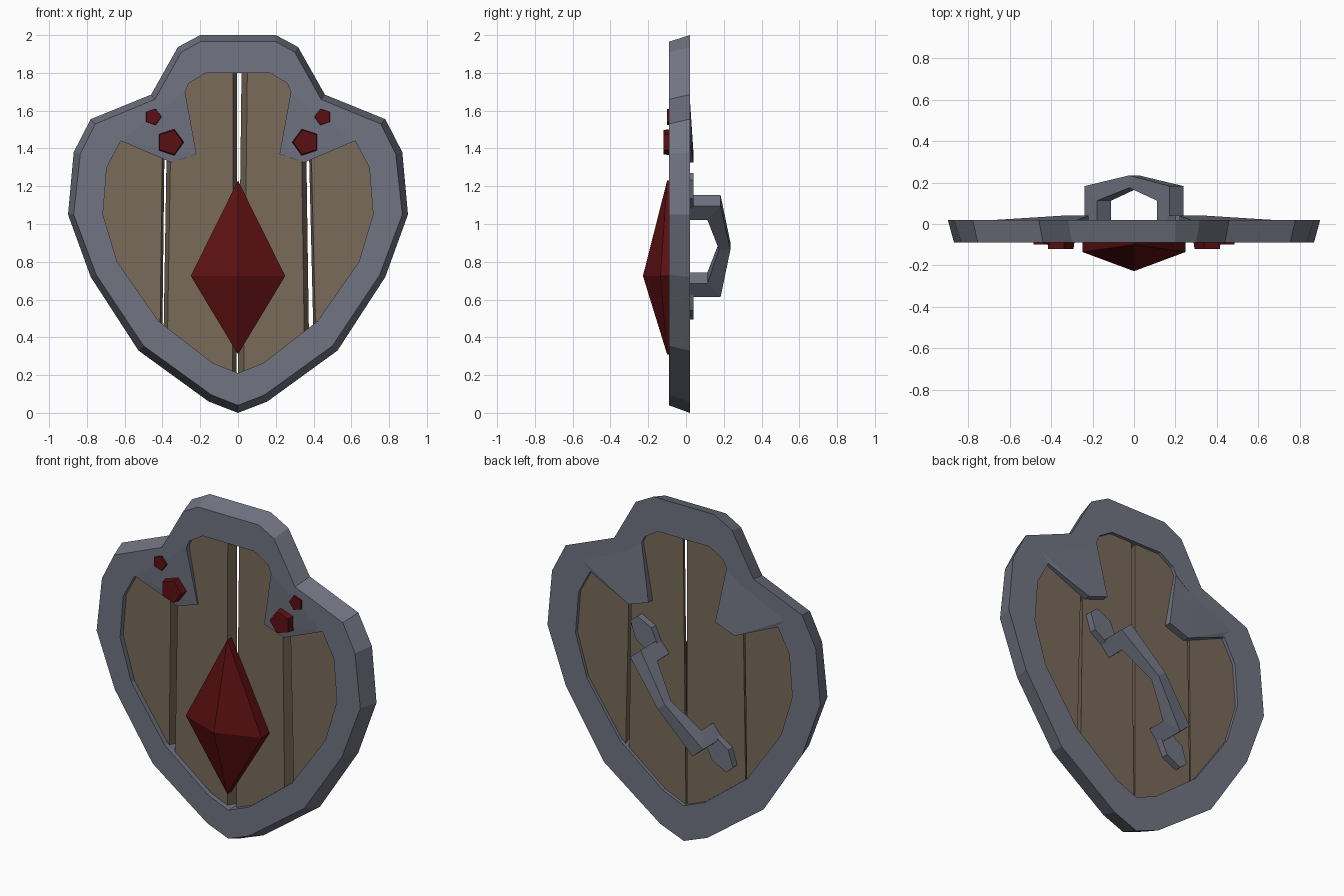
import bpy, bmesh, math
from mathutils import Vector

if "Cube" in bpy.data.objects:
    bpy.data.objects.remove(bpy.data.objects["Cube"])


def material(name, rgb):
    m = bpy.data.materials.new(name)
    m.diffuse_color = (*rgb, 1)
    m.use_nodes = True
    m.node_tree.nodes["Principled BSDF"].inputs["Base Color"].default_value = m.diffuse_color
    return m


STEEL = material("grey_steel", (0.165, 0.175, 0.225))
WOOD = material("brown_wood", (0.19, 0.145, 0.10))
RUBY = material("dark_red_gem", (0.105, 0.005, 0.006))


def finish(name, bm, mat):
    bmesh.ops.recalc_face_normals(bm, faces=bm.faces)
    me = bpy.data.meshes.new(name)
    bm.to_mesh(me)
    bm.free()
    me.materials.append(mat)
    ob = bpy.data.objects.new(name, me)
    bpy.context.collection.objects.link(ob)
    return ob


def loft(name, loops, mat, closed=False):
    """Skin a list of point loops; cap the ends, or join last to first."""
    bm = bmesh.new()
    rings = [[bm.verts.new(p) for p in lp] for lp in loops]
    pairs = list(zip(rings, rings[1:])) + ([(rings[-1], rings[0])] if closed else [])
    n = len(rings[0])
    for a, b in pairs:
        for i in range(n):
            j = (i + 1) % n
            bm.faces.new((a[i], a[j], b[j], b[i]))
    if not closed:
        bm.faces.new(rings[0])
        bm.faces.new(rings[-1])
    return finish(name, bm, mat)


def full(half):
    """Mirror a half outline (bottom centre point first) into a closed one."""
    return half + [(-x, z) for x, z in reversed(half[1:])]


def at(pts, y):
    return [(x, y, z) for x, z in pts]


# Metal rim: wide back outline, narrower front outline, inner opening
back = full([(0, 0), (.155, .06), (.527, .33), (.78, .72), (.90, 1.05),
             (.87, 1.38), (.78, 1.555), (.46, 1.685), (.318, 1.937), (.2, 2.0)])
front = full([(0, .04), (.14, .095), (.50, .355), (.75, .73), (.87, 1.05),
              (.835, 1.37), (.755, 1.53), (.44, 1.66), (.30, 1.91), (.2, 1.965)])
inner = full([(0, .21), (.135, .265), (.42, .485), (.64, .80), (.715, 1.05),
              (.695, 1.30), (.62, 1.44), (.28, 1.70), (.26, 1.745), (.17, 1.80)])
loft("metal_rim", [at(back, .02), at(front, -.09), at(inner, -.09), at(inner, .02)],
     STEEL, closed=True)

# Wooden planks: slices of one board, cut by slanted planes
YF, YB = -.06, 0.0
board = [(x * .93, 1 + (z - 1) * .93) for x, z in front]


def plank(name, left, right):
    bm = bmesh.new()
    a = [bm.verts.new(p) for p in at(board, YF)]
    b = [bm.verts.new(p) for p in at(board, YB)]
    n = len(a)
    bm.faces.new(a)
    bm.faces.new(b)
    for i in range(n):
        j = (i + 1) % n
        bm.faces.new((a[i], a[j], b[j], b[i]))
    # each edge: x on the front face, x on the back at z=1.5 and at z=0.3
    for edge, side in ((left, -1), (right, 1)):
        if not edge:
            continue
        xf, x1, x0 = edge
        p, q, r = Vector((x1, YB, 1.5)), Vector((x0, YB, .3)), Vector((xf, YF, 1.5))
        no = (q - p).cross(r - p).normalized()
        if no.x * side < 0:
            no.negate()
        cut = bmesh.ops.bisect_plane(bm, geom=bm.verts[:] + bm.edges[:] + bm.faces[:],
                                     plane_co=p, plane_no=no, clear_outer=True)
        edges = [e for e in cut["geom_cut"] if isinstance(e, bmesh.types.BMEdge)]
        bmesh.ops.edgenet_fill(bm, edges=edges)
    finish(name, bm, WOOD)


plank("plank_outer_left", None, (-.40, -.388, -.402))
plank("plank_inner_left", (-.355, -.376, -.396), (-.026, -.006, -.008))
plank("plank_inner_right", (.046, .015, .001), (.335, .36, .377))
plank("plank_outer_right", (.385, .373, .402), None)

# Corner brackets with their pairs of five-sided gems
for s, side in ((1, "right"), (-1, "left")):
    pts = [(.62, -.088, 1.44), (.28, -.088, 1.70), (.35, -.068, 1.325), (.22, -.068, 1.37),
           (.42, -.088, 1.64), (.70, .018, 1.51), (.42, .018, 1.64), (.62, .018, 1.44),
           (.28, .018, 1.70), (.35, .04, 1.325), (.22, .04, 1.37)]
    bm = bmesh.new()
    for x, y, z in pts:
        bm.verts.new((s * x, y, z))
    bmesh.ops.convex_hull(bm, input=bm.verts[:])
    loose = [v for v in bm.verts if not v.link_faces]
    bmesh.ops.delete(bm, geom=loose, context='VERTS')
    finish("bracket_" + side, bm, STEEL)

    for label, cx, cz, r, y, turn in (("large", .36, 1.433, .077, -.12, 0),
                                      ("small", .45, 1.567, .05, -.10, 0)):
        def pent(rad, yy):
            return [(s * (cx - rad * math.cos(turn + k * math.tau / 5)), yy,
                     cz + rad * math.sin(turn + k * math.tau / 5)) for k in range(5)]
        loft(f"{label}_gem_{side}", [pent(r, -.05), pent(r * .88, y)], RUBY)

# Big central gem: thick diamond with a raised point
bm = bmesh.new()
dia = [(0, 1.23), (.25, .725), (0, .31), (-.25, .725)]
base = [bm.verts.new(p) for p in at(dia, -.06)]
edge = [bm.verts.new((x, -.135 if x else -.10, z)) for x, z in dia]
tip = bm.verts.new((0, -.228, .725))
bm.faces.new(base)
for i in range(4):
    j = (i + 1) % 4
    bm.faces.new((base[i], base[j], edge[j], edge[i]))
    bm.faces.new((edge[i], edge[j], tip))
finish("centre_gem", bm, RUBY)

# Diagonal handle on the back: u runs along it, v across it
U, V, C = Vector((.65, 0, .76)), Vector((.76, 0, -.65)), Vector((0, 0, .883))


def hp(u, v, y):
    return C + U * u + V * v + Vector((0, y, 0))


def section(o, i, h):
    return [hp(o[0], -h, o[1]), hp(o[0], h, o[1]), hp(i[0], h, i[1]), hp(i[0], -h, i[1])]


loft("handle_grip", [section((-.317, -.02), (-.222, -.02), .045),
                     section((-.317, .183), (-.222, .113), .045),
                     section((0, .235), (0, .175), .03),
                     section((.317, .183), (.222, .113), .045),
                     section((.317, -.02), (.222, -.02), .045)], STEEL)

# Six-sided pads at both ends of the handle
for s, side in ((1, "upper"), (-1, "lower")):
    hexa = [(.30, -.045), (.39, -.07), (.485, -.03), (.485, .03), (.39, .07), (.30, .045)]
    loft("handle_pad_" + side, [[hp(s * u, v, y) for u, v in hexa] for y in (-.02, .04)], STEEL)
